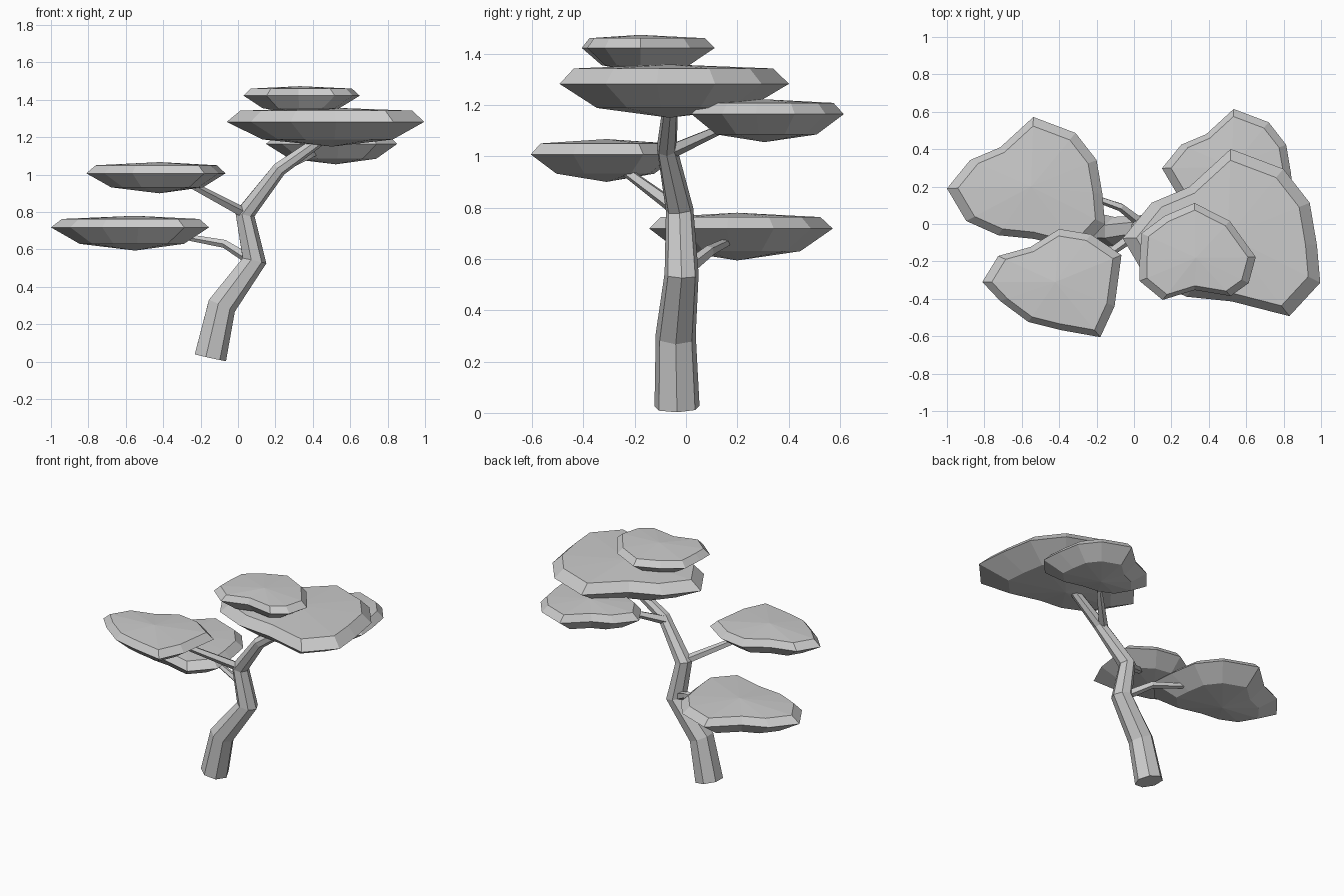
import bpy, bmesh, math
from mathutils import Vector

if "Cube" in bpy.data.objects:
    bpy.data.objects.remove(bpy.data.objects["Cube"])


def finish(bm, name):
    bmesh.ops.recalc_face_normals(bm, faces=bm.faces[:])
    mesh = bpy.data.meshes.new(name)
    bm.to_mesh(mesh)
    bm.free()
    obj = bpy.data.objects.new(name, mesh)
    bpy.context.collection.objects.link(obj)


def bridge(bm, a, b):
    n = len(a)
    for i in range(n):
        j = (i + 1) % n
        bm.faces.new((a[i], a[j], b[j], b[i]))


def limb(name, path, sides):
    """Faceted tapered tube through (x, y, z, radius) points."""
    bm = bmesh.new()
    pts = [Vector(p[:3]) for p in path]
    rings = []
    for k, p in enumerate(pts):
        d = Vector()
        if k > 0:
            d += (p - pts[k - 1]).normalized()
        if k < len(pts) - 1:
            d += (pts[k + 1] - p).normalized()
        d.normalize()
        ref = Vector((0, 1, 0)) if sides > 6 else Vector((0, 0, 1))
        u = ref.cross(d).normalized()
        v = d.cross(u)
        r = path[k][3]
        ring = []
        for i in range(sides):
            a = 2 * math.pi * i / sides
            ring.append(bm.verts.new(p + u * r * math.cos(a) + v * r * math.sin(a)))
        rings.append(ring)
    for a, b in zip(rings, rings[1:]):
        bridge(bm, a, b)
    bm.faces.new(rings[0])
    bm.faces.new(rings[-1])
    finish(bm, name)


def pad(name, outline, centre, scale, heights):
    """Flat leaf cushion: heights = bottom, lower ring, rim, upper ring, top."""
    bm = bmesh.new()
    c = Vector(centre)
    rings = []
    for f, z in zip((0.66, 1.0, 0.87), heights[1:4]):
        rings.append([bm.verts.new((c.x + x * scale * f, c.y + y * scale * f, z))
                      for x, y in outline])
    for a, b in zip(rings, rings[1:]):
        bridge(bm, a, b)
    for ring, z in ((rings[0], heights[0]), (rings[2], heights[4])):
        pole = bm.verts.new((c.x, c.y, z))
        for i in range(len(ring)):
            bm.faces.new((ring[i], ring[(i + 1) % len(ring)], pole))
    finish(bm, name)


def around(points, c):
    return [(x - c[0], y - c[1]) for x, y in points]


# Leaf pads sharing one outline
leaf = [(-.45, -.01), (-.326, .142), (-.165, .21), (.012, .372), (.237, .287), (.35, .142),
        (.381, -.04), (.395, -.2), (.263, -.343), (.017, -.28), (-.176, -.26), (-.347, -.184)]
pad("low_left_leaf_pad", leaf, (-.55, .2, 0), 1.0, (.594, .63, .718, .763, .78))
pad("large_right_leaf_pad", leaf, (.502, -.064, 0), 1.25, (1.15, 1.188, 1.282, 1.342, 1.358))
pad("back_right_leaf_pad", leaf, (.523, .306, 0), .83, (1.055, 1.085, 1.164, 1.208, 1.222))

# Front left leaf pad
c = (-.42, -.31, 0)
pad("front_left_leaf_pad", around(
    [(-.811, -.31), (-.726, -.171), (-.554, -.123), (-.4, -.027), (-.23, -.055), (-.067, -.166),
     (-.085, -.3), (-.104, -.44), (-.18, -.605), (-.393, -.567), (-.565, -.524), (-.715, -.412)],
    c), c, 1, (.9, .932, 1.007, 1.05, 1.067))

# Top leaf pad
c = (.33, -.18, 0)
pad("top_leaf_pad", around(
    [(.324, .112), (.512, .016), (.651, -.177), (.613, -.316), (.517, -.385), (.324, -.353),
     (.153, -.406), (.03, -.305), (.03, -.2), (.04, -.05), (.163, .043)],
    c), c, 1, (1.325, 1.355, 1.422, 1.46, 1.473))

# Trunk
limb("trunk", [(-.152, -.035, .022, .09), (-.09, -.04, .3, .08), (.085, -.017, .54, .068),
               (.035, -.025, .79, .055), (.22, -.075, 1.03, .04), (.46, -.06, 1.2, .03)], 7)

# Branches
limb("low_left_branch", [(.06, -.01, .55, .03), (-.07, .09, .63, .023), (-.24, .15, .66, .018),
                         (-.4, .2, .69, .012)], 5)
limb("front_left_branch", [(.04, -.03, .79, .03), (-.25, -.24, .945, .02),
                           (-.35, -.28, .99, .015)], 5)
limb("back_right_branch", [(.2, -.06, 1.02, .03), (.38, .12, 1.1, .02), (.48, .25, 1.15, .015)], 5)
